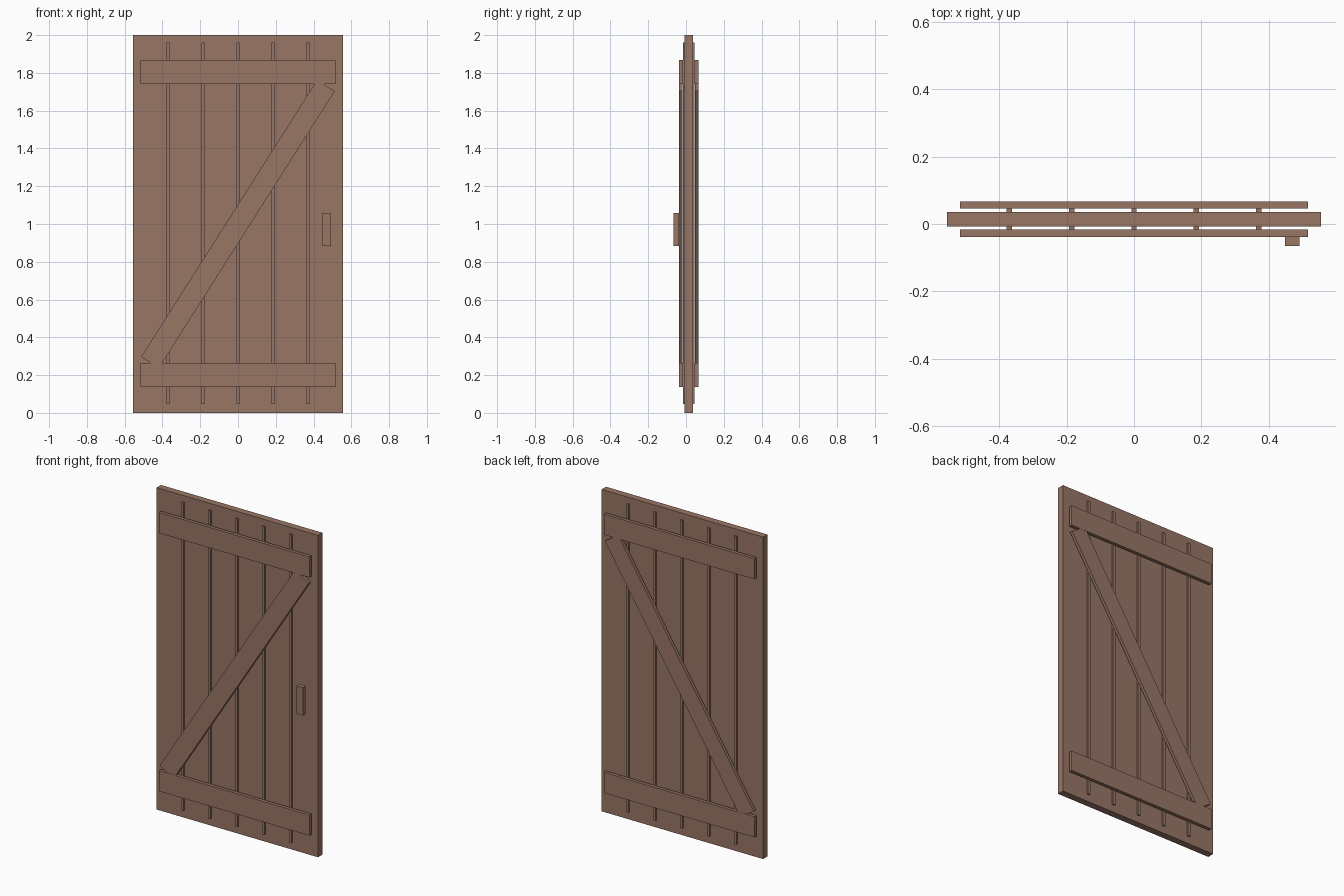
import bpy
from mathutils import Matrix, Vector

if "Cube" in bpy.data.objects:
    bpy.data.objects.remove(bpy.data.objects["Cube"])

wood = bpy.data.materials.new("brown_wood")
wood.diffuse_color = (0.314, 0.181, 0.130, 1.0)
wood.use_nodes = True
wood.node_tree.nodes["Principled BSDF"].inputs["Base Color"].default_value = wood.diffuse_color

MID_Y = 0.0145  # centre plane of the door leaf


def box(name, centre, size, tilt=0.0):
    """Box with given centre and size, tilted about the y axis."""
    bpy.ops.mesh.primitive_cube_add(size=1)
    ob = bpy.context.object
    ob.name = name
    ob.data.transform(Matrix.Diagonal(Vector((*size, 1.0))))
    ob.location = centre
    ob.rotation_euler.y = tilt
    ob.data.materials.append(wood)
    return ob


# Main door leaf
box("door_panel", (0, MID_Y, 1.0), (1.11, 0.043, 2.0))

# Thin vertical battens showing on both faces
for i in range(-2, 3):
    box(f"batten_{i + 3}", (i * 0.185, MID_Y, 1.003), (0.016, 0.063, 1.914))

# Rails and diagonal brace on each face
for side, s in (("front", -1), ("back", 1)):
    y = MID_Y + s * 0.042
    box(f"{side}_top_rail", (0, y, 1.804), (1.034, 0.021, 0.128))
    box(f"{side}_bottom_rail", (0, y, 0.2), (1.034, 0.021, 0.128))
    box(f"{side}_brace", (0, y, 1.0), (0.111, 0.019, 1.736), tilt=0.566)

# Handle block on the front
box("handle", (0.47, -0.052, 0.972), (0.043, 0.028, 0.175))
